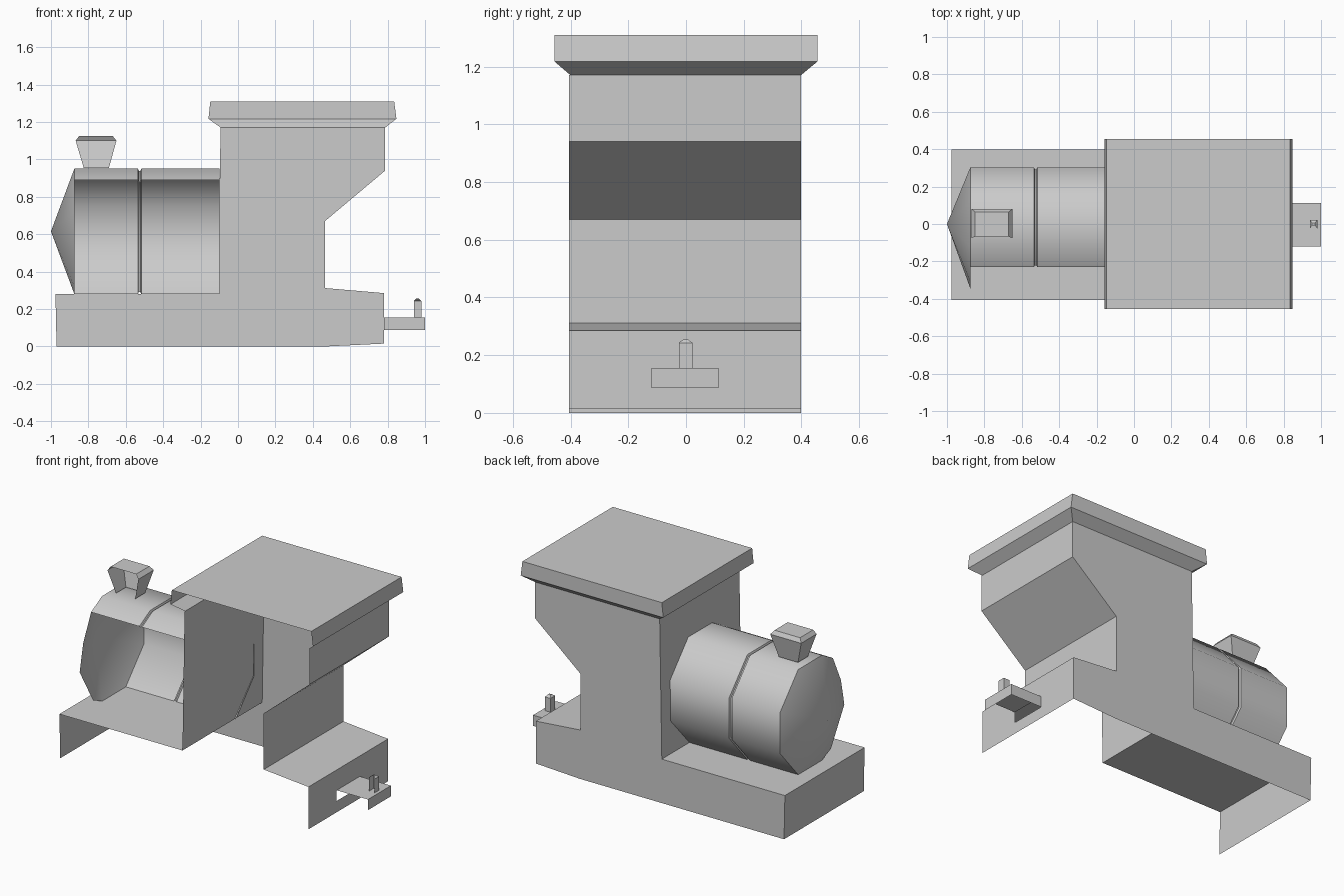
import bpy, bmesh, math

if "Cube" in bpy.data.objects:
    bpy.data.objects.remove(bpy.data.objects["Cube"])


def finish(bm, name, smooth=False):
    mesh = bpy.data.meshes.new(name)
    bm.to_mesh(mesh)
    bm.free()
    ob = bpy.data.objects.new(name, mesh)
    bpy.context.collection.objects.link(ob)
    if smooth:
        bpy.ops.object.select_all(action='DESELECT')
        ob.select_set(True)
        bpy.context.view_layer.objects.active = ob
        bpy.ops.object.shade_smooth_by_angle(angle=math.radians(55))
    return ob


def loft(name, rings, drop):
    """Closed loft with end caps; faces matching drop(normal, centre) are left open."""
    bm = bmesh.new()
    vs = [[bm.verts.new(p) for p in r] for r in rings]
    n = len(rings[0])
    for a, b in zip(vs, vs[1:]):
        for i in range(n):
            j = (i + 1) % n
            bm.faces.new((a[i], a[j], b[j], b[i]))
    bm.faces.new(vs[0])
    bm.faces.new(vs[-1])
    bmesh.ops.recalc_face_normals(bm, faces=bm.faces)
    bm.normal_update()
    dead = [f for f in bm.faces if drop(f.normal, f.calc_center_median())]
    bmesh.ops.delete(bm, geom=dead, context='FACES')
    return finish(bm, name)


def rect(x0, x1, y0, y1, z):
    return [(x0, y0, z), (x1, y0, z), (x1, y1, z), (x0, y1, z)]


def open_shell(n, c):
    # the near side and the underside are open on every part
    return n.y < -0.3 or n.z < -0.95


# Base and cab: one side profile pulled across the width
profile = [(-0.97, 0), (0.47, 0), (0.78, 0.015), (0.78, 0.285), (0.465, 0.312),
           (0.465, 0.67), (0.787, 0.94), (0.787, 1.17), (-0.093, 1.17),
           (-0.108, 0.28), (-0.976, 0.28)]
loft("base_and_cab", [[(x, y, z) for x, z in profile] for y in (-0.405, 0.398)],
     lambda n, c: open_shell(n, c) or (n.z > 0.99 and c.z > 1)
     or (n.x > 0.99 and c.z < 0.3))

# Rear wall, with an opening for the coupling
bm = bmesh.new()
outer = [(-0.405, 0.015), (0.398, 0.015), (0.398, 0.285), (-0.405, 0.285)]
inner = [(-0.12, 0.087), (0.112, 0.087), (0.112, 0.155), (-0.12, 0.155)]
o, k = [[bm.verts.new((0.78, y, z)) for y, z in r] for r in (outer, inner)]
for i in range(4):
    j = (i + 1) % 4
    bm.faces.new((o[i], o[j], k[j], k[i]))
finish(bm, "rear_wall")

# Roof with flared eaves
loft("roof", [rect(-0.093, 0.787, -0.40, 0.398, 1.17),
              rect(-0.158, 0.847, -0.455, 0.455, 1.217),
              rect(-0.148, 0.835, -0.455, 0.455, 1.31)], open_shell)

# Boiler: open barrel with a narrow groove
arc = [(-0.23, 0.89), (-0.12, 0.95), (0.12, 0.95), (0.303, 0.745),
       (0.303, 0.485), (0.12, 0.28)]
stations = [(-0.875, 1), (-0.535, 1), (-0.53, 0.965), (-0.522, 0.965),
            (-0.517, 1), (-0.1, 1)]
bm = bmesh.new()
rows = [[bm.verts.new((x, y * s, 0.615 + (z - 0.615) * s)) for y, z in arc]
        for x, s in stations]
for a, b in zip(rows, rows[1:]):
    for i in range(len(arc) - 1):
        bm.faces.new((a[i], b[i], b[i + 1], a[i + 1]))
bmesh.ops.recalc_face_normals(bm, faces=bm.faces)
if max(bm.faces, key=lambda f: f.calc_center_median().z).normal.z < 0:
    bmesh.ops.reverse_faces(bm, faces=bm.faces)
finish(bm, "boiler", True)

# Pointed boiler front
rim = arc + [(-0.12, 0.28), (-0.21, 0.32), (-0.345, 0.55), (-0.31, 0.72)]
bm = bmesh.new()
tip = bm.verts.new((-1, 0, 0.615))
ring = [bm.verts.new((-0.875, y, z)) for y, z in rim]
for i in range(len(ring)):
    bm.faces.new((tip, ring[i], ring[(i + 1) % len(ring)]))
bmesh.ops.recalc_face_normals(bm, faces=bm.faces)
if sum(f.normal.x for f in bm.faces) > 0:
    bmesh.ops.reverse_faces(bm, faces=bm.faces)
finish(bm, "boiler_front", True)

# Chimney
loft("chimney", [rect(-0.825, -0.69, -0.05, 0.05, 0.955),
                 rect(-0.868, -0.65, -0.075, 0.08, 1.1),
                 rect(-0.85, -0.67, -0.068, 0.065, 1.125)], open_shell)

# Coupling plate and its pin
loft("coupling_plate", [rect(0.78, 1.0, -0.12, 0.112, z) for z in (0.087, 0.155)],
     lambda n, c: open_shell(n, c) or n.x < -0.9)
loft("coupling_pin", [rect(0.94, 0.98, -0.025, 0.022, 0.155),
                      rect(0.94, 0.98, -0.025, 0.022, 0.243),
                      rect(0.952, 0.968, -0.008, 0.006, 0.255)], open_shell)
